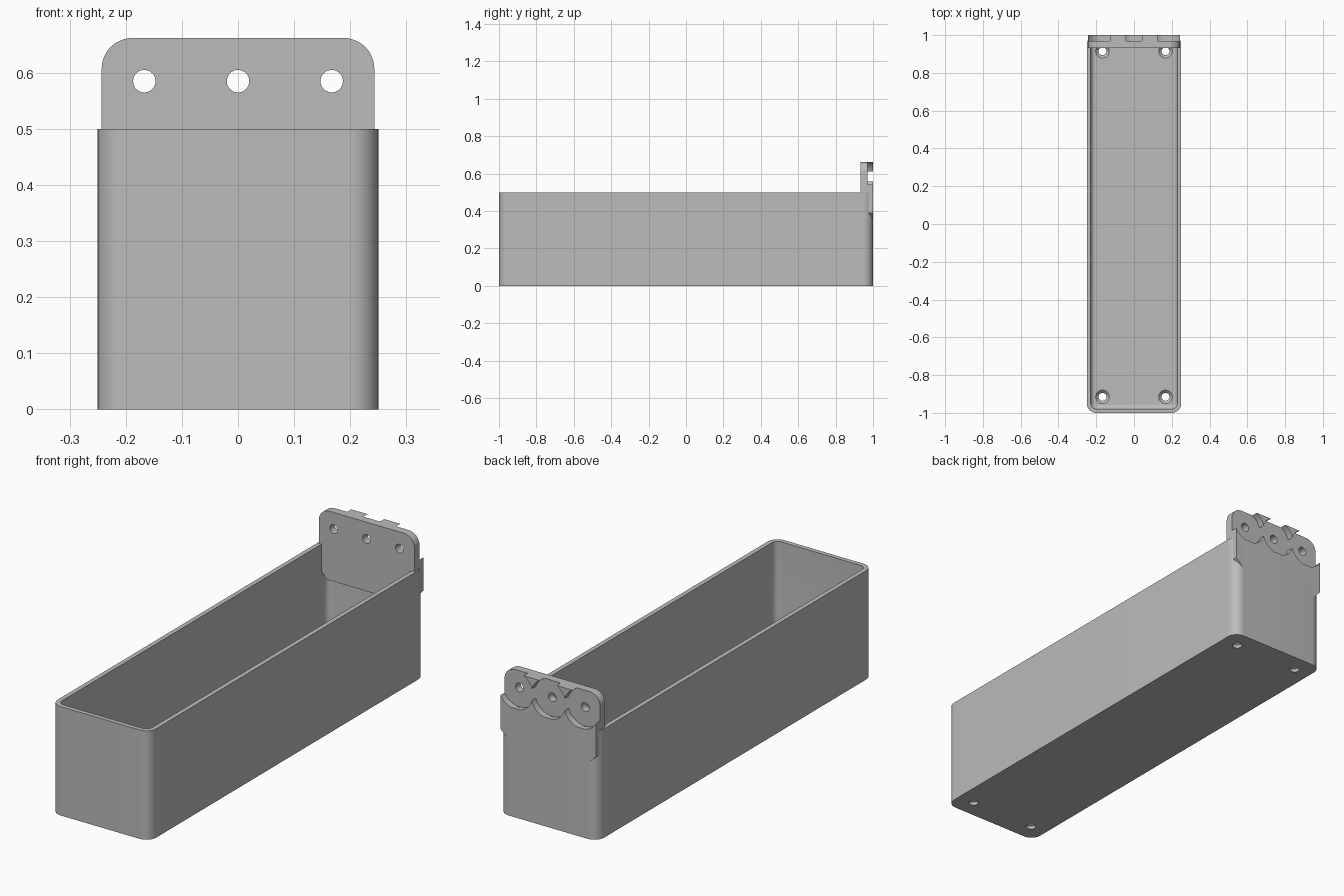
import bpy
import bmesh
from math import cos, sin, pi, radians
from mathutils import Matrix

cube = bpy.data.objects.get("Cube")
if cube:
    bpy.data.objects.remove(cube, do_unlink=True)

grey = bpy.data.materials.new("plain_grey")
grey.use_nodes = True
colour = (0.5, 0.5, 0.5, 1)
grey.diffuse_color = colour
grey.node_tree.nodes["Principled BSDF"].inputs["Base Color"].default_value = colour

# Sizes
HALF_W, HALF_L, HEIGHT = 0.25, 1.0, 0.5
WALL, FLOOR, CORNER = 0.021, 0.03, 0.05
PLATE_W, PLATE_TOP, PLATE_FRONT = 0.243, 0.662, 0.933
HOLE_X, HOLE_Z = 0.167, 0.585


def arc(cx, cy, r, start, steps=12):
    """Quarter arc from a start angle in degrees."""
    angles = [radians(start) + pi / 2 * i / steps for i in range(steps + 1)]
    return [(cx + r * cos(a), cy + r * sin(a)) for a in angles]


def rounded_rect(w, l, r):
    return (arc(w - r, l - r, r, 0) + arc(r - w, l - r, r, 90)
            + arc(r - w, r - l, r, 180) + arc(w - r, r - l, r, 270))


def add_object(name, bm):
    bmesh.ops.recalc_face_normals(bm, faces=bm.faces)
    mesh = bpy.data.meshes.new(name)
    bm.to_mesh(mesh)
    bm.free()
    mesh.materials.append(grey)
    obj = bpy.data.objects.new(name, mesh)
    bpy.context.collection.objects.link(obj)
    return obj


def prism(name, outline, low, high, along_y=False, fillet=0):
    """Extrude an outline along z, or an xz outline along y."""
    bm = bmesh.new()
    base = [bm.verts.new((a, low, b) if along_y else (a, b, low)) for a, b in outline]
    face = bm.faces.new(base)
    grown = bmesh.ops.extrude_face_region(bm, geom=[face])["geom"]
    step = (0, high - low, 0) if along_y else (0, 0, high - low)
    bmesh.ops.translate(bm, vec=step, verts=[g for g in grown if isinstance(g, bmesh.types.BMVert)])
    if fillet:
        rim = [e for e in bm.edges if all(abs(v.co.z - low) < 1e-5 for v in e.verts)]
        bmesh.ops.bevel(bm, geom=rim, offset=fillet, segments=6, profile=0.5, affect='EDGES')
    return add_object(name, bm)


def cone(name, centre, r1, r2, depth, along_y=False):
    bm = bmesh.new()
    bmesh.ops.create_cone(bm, cap_ends=True, segments=48, radius1=r1, radius2=r2, depth=depth)
    if along_y:
        bmesh.ops.rotate(bm, verts=bm.verts, matrix=Matrix.Rotation(pi / 2, 3, 'X'))
    bmesh.ops.translate(bm, vec=centre, verts=bm.verts)
    return add_object(name, bm)


def cut(target, cutter):
    mod = target.modifiers.new("cut", 'BOOLEAN')
    mod.operation = 'DIFFERENCE'
    mod.solver = 'EXACT'
    mod.object = cutter
    cutter.hide_render = True
    bpy.context.view_layer.objects.active = target
    bpy.ops.object.modifier_apply(modifier=mod.name)
    bpy.data.objects.remove(cutter, do_unlink=True)


# Open tray with rounded upright corners and a filleted floor
tray = prism("tray", rounded_rect(HALF_W, HALF_L, CORNER), 0, HEIGHT)
cavity = rounded_rect(HALF_W - WALL, HALF_L - WALL, CORNER - WALL)
cut(tray, prism("cavity", cavity, FLOOR, HEIGHT + 0.1, fillet=0.024))

# Countersunk screw holes in the floor
for x in (-HOLE_X, HOLE_X):
    for y in (-0.915, 0.915):
        cut(tray, cone("screw_hole", (x, y, 0), 0.021, 0.021, 0.2))
        cut(tray, cone("countersink", (x, y, FLOOR - 0.004), 0.018, 0.046, 0.028))

# Hanging plate at the back: round top corners, chamfered lower corners
r = 0.055
outline = (arc(PLATE_W - r, PLATE_TOP - r, r, 0) + arc(r - PLATE_W, PLATE_TOP - r, r, 90)
           + [(-PLATE_W, 0.388), (-0.2, 0.345), (0.2, 0.345), (PLATE_W, 0.388)])
plate = prism("hanging_plate", outline, PLATE_FRONT, HALF_L, along_y=True)

# Round recesses in the rear face and mounting holes through the plate
for x in (-HOLE_X, 0, HOLE_X):
    cut(plate, cone("recess", (x, 1.02, HOLE_Z), 0.088, 0.088, 0.1, along_y=True))
    cut(plate, cone("mounting_hole", (x, 0.96, HOLE_Z), 0.02, 0.02, 0.3, along_y=True))

# Smooth shading with sharp edges kept
bpy.ops.object.select_all(action='DESELECT')
for obj in (tray, plate):
    obj.select_set(True)
bpy.context.view_layer.objects.active = tray
bpy.ops.object.shade_smooth_by_angle(angle=radians(30))
